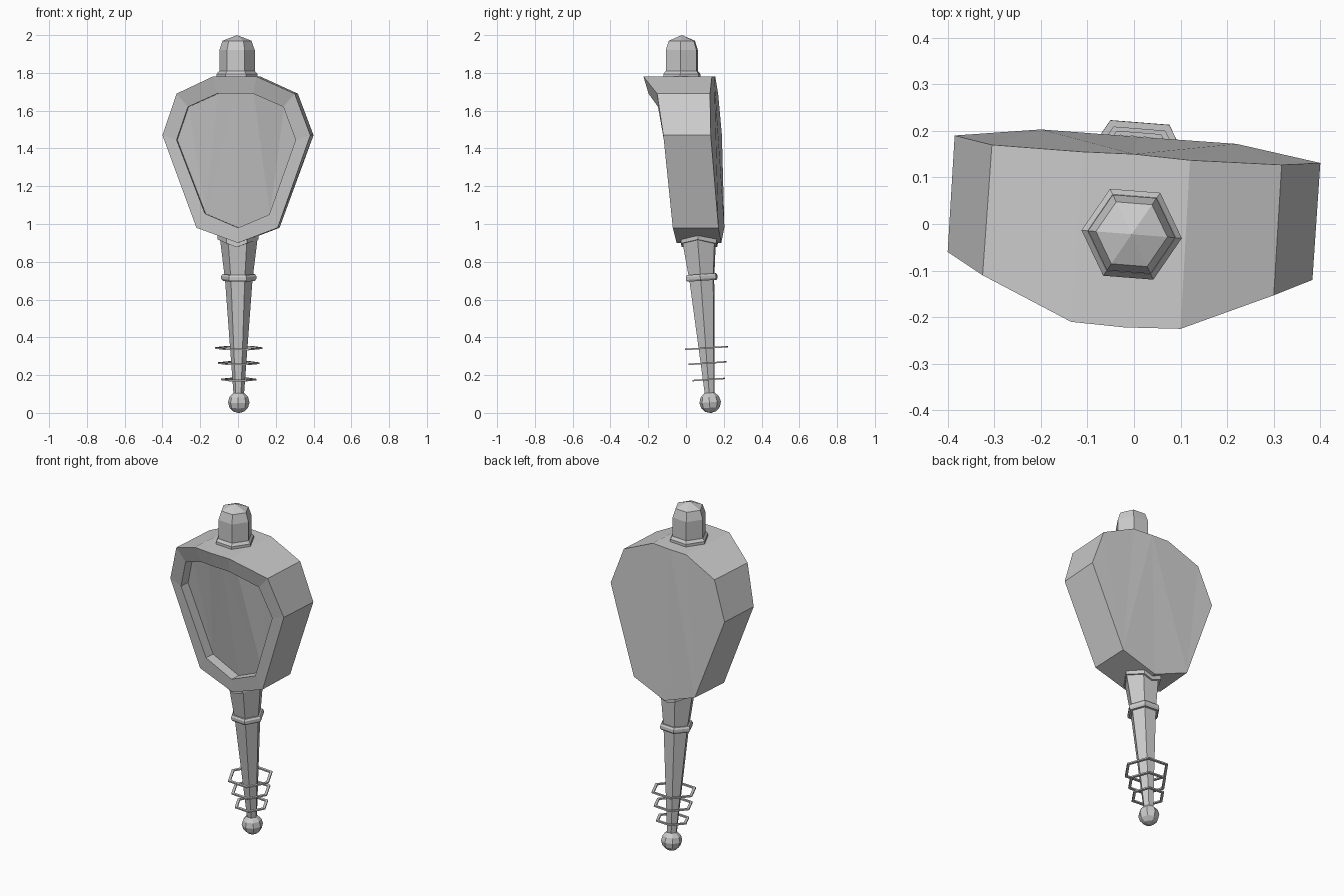
import bpy, bmesh, math
from mathutils import Matrix, Vector

if "Cube" in bpy.data.objects:
    bpy.data.objects.remove(bpy.data.objects["Cube"])

YAW = math.radians(-4.5)
LEAN = math.radians(3.9)


def finish(name, bm):
    bmesh.ops.recalc_face_normals(bm, faces=bm.faces)
    me = bpy.data.meshes.new(name)
    bm.to_mesh(me)
    bm.free()
    ob = bpy.data.objects.new(name, me)
    bpy.context.collection.objects.link(ob)
    return ob


def lathe(name, profile, matrix, sides=6, closed=False):
    """Spin (radius, height) points into a faceted solid; radius 0 makes a tip."""
    bm = bmesh.new()
    rings = []
    for r, z in profile:
        n = 1 if r == 0 else sides
        rings.append([bm.verts.new((r * math.cos(math.tau * i / sides),
                                    r * math.sin(math.tau * i / sides), z)) for i in range(n)])
    pairs = list(zip(rings, rings[1:]))
    if closed:
        pairs.append((rings[-1], rings[0]))
    for a, b in pairs:
        for i in range(sides):
            j = (i + 1) % sides
            quad = [a[i % len(a)], a[j % len(a)], b[j % len(b)], b[i % len(b)]]
            bm.faces.new(list(dict.fromkeys(quad)))
    if not closed:
        for ring in (rings[0], rings[-1]):
            if len(ring) > 2:
                bm.faces.new(ring)
    bm.transform(matrix)
    return finish(name, bm)


# Head: loops run from top middle clockwise as seen from the front
front = [(-.02, -.222, 1.78), (.10, -.225, 1.78), (.30, -.153, 1.69), (.383, -.12, 1.47),
         (.21, -.07, .98), (0, -.05, .90), (-.22, -.04, .98), (-.40, -.06, 1.47),
         (-.325, -.11, 1.69), (-.135, -.21, 1.78)]
inner = [(-.015, -.195, 1.69), (.08, -.198, 1.69), (.24, -.148, 1.62), (.305, -.117, 1.445),
         (.165, -.075, 1.05), (0, -.06, .98), (-.175, -.048, 1.055), (-.325, -.067, 1.445),
         (-.265, -.11, 1.62), (-.11, -.184, 1.69)]
back = [(0, .15, 1.78), (.12, .137, 1.78), (.317, .127, 1.69), (.40, .131, 1.47),
        (.22, .172, .98), (.01, .187, .90), (-.20, .203, .98), (-.385, .19, 1.47),
        (-.305, .17, 1.69), (-.11, .155, 1.78)]
sink = Vector((.004, .06, 0))
floor = [Vector(p) + sink for p in inner]

bm = bmesh.new()
loops = [[bm.verts.new(p) for p in pts] for pts in (back, front, inner, floor)]
for a, b in zip(loops, loops[1:]):
    for i in range(10):
        j = (i + 1) % 10
        bm.faces.new((a[i], a[j], b[j], b[i]))
for loop in (loops[0], loops[3]):
    for tri in ((0, 4, 5), (0, 1, 4), (1, 2, 4), (2, 3, 4)):
        bm.faces.new([loop[i] for i in tri])
        bm.faces.new([loop[-i % 10] for i in reversed(tri)])
finish("head", bm)

# Cap and its flange on top of the head
top = Matrix.Translation((-.005, -.022, 0)) @ Matrix.Rotation(YAW, 4, 'Z')
lathe("top_cap", [(.094, 1.79), (.094, 1.92), (.077, 1.97), (0, 2.0)], top)
lathe("cap_flange", [(.108, 1.77), (.108, 1.795), (.095, 1.81)], top)

# Leaning handle with pommel, collar and three loose rings
base = (Matrix.Translation((.004, .128, .056)) @ Matrix.Rotation(LEAN, 4, 'X')
        @ Matrix.Rotation(YAW, 4, 'Z'))
lathe("handle", [(.027, .03), (.073, .65), (.1, .87), (.1, .90)], base)
lathe("collar", [(.07, .645), (.086, .645), (.093, .655), (.093, .670), (.086, .68), (.07, .68)],
      base, closed=True)
R = .057
ball = [(R * math.sin(math.pi * k / 6), -R * math.cos(math.pi * k / 6)) for k in range(1, 6)]
lathe("pommel", [(0, -R)] + ball + [(0, R)], base, sides=8)
for n, (r, z) in enumerate(((.127, .288), (.111, .208), (.095, .121))):
    lathe(f"loose_ring_{n + 1}", [(r, z - .004), (r, z + .004), (r - .016, z + .004),
                                  (r - .016, z - .004)], base, closed=True)

# V-shaped gasket where the handle meets the head
bm = bmesh.new()
rim = [(.108, 0), (.054, .094), (0, .094), (-.054, .094),
       (-.108, 0), (-.054, -.094), (0, -.094), (.054, -.094)]
low, high = [[bm.verts.new((x, y, z + .38 * abs(x))) for x, y in rim] for z in (.877, .91)]
for i in range(8):
    j = (i + 1) % 8
    bm.faces.new((low[i], low[j], high[j], high[i]))
for ring in (low, high):
    bm.faces.new((ring[6], ring[7], ring[0], ring[1], ring[2]))
    bm.faces.new((ring[2], ring[3], ring[4], ring[5], ring[6]))
bm.transform(Matrix.Translation((0, .071, 0)) @ Matrix.Rotation(YAW, 4, 'Z'))
finish("handle_gasket", bm)
